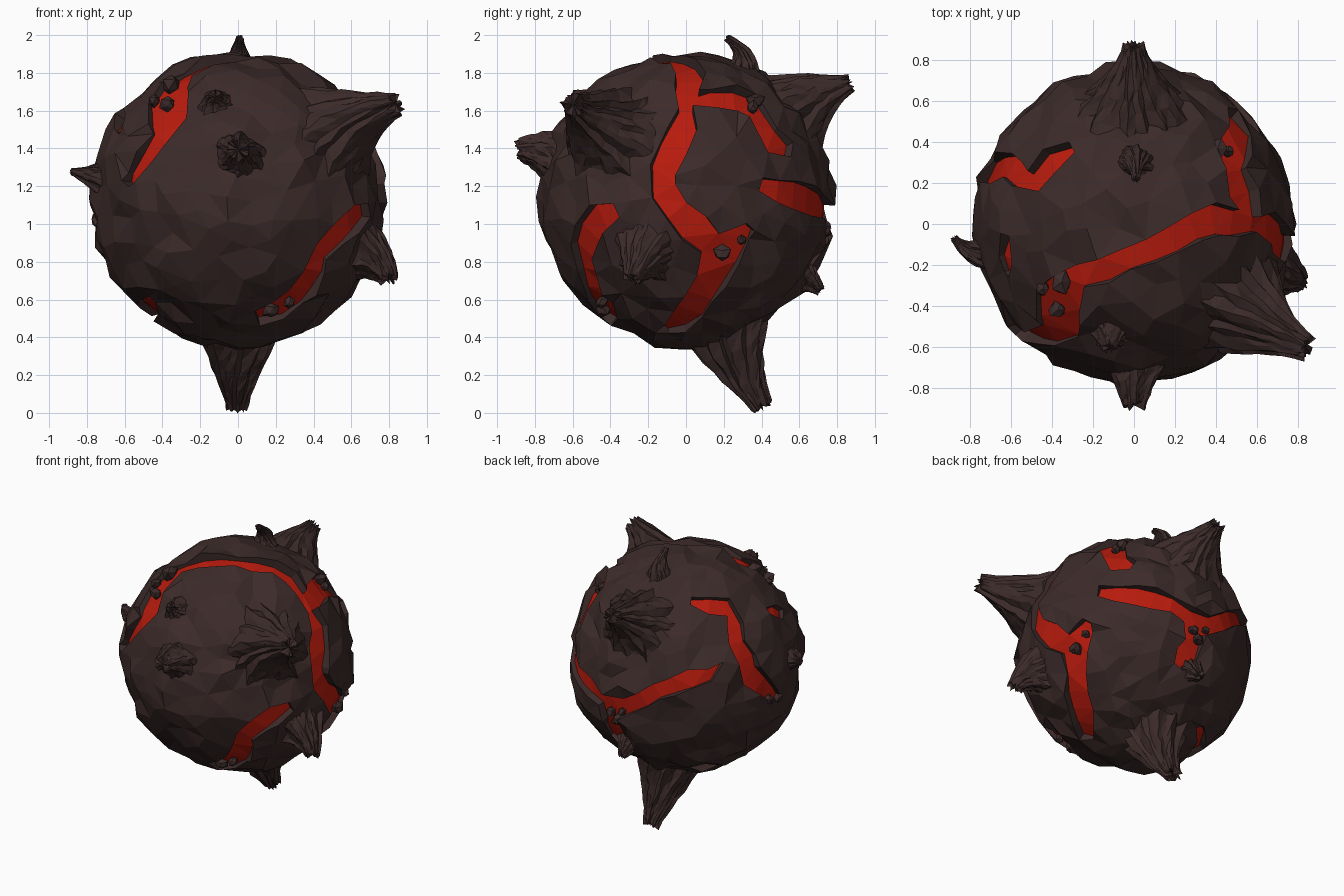
import bpy, bmesh, math, random
from mathutils import Vector
from mathutils.kdtree import KDTree

if "Cube" in bpy.data.objects:
    bpy.data.objects.remove(bpy.data.objects["Cube"])

random.seed(7)
C = Vector((0, 0, 1.13))
R = 0.775


def material(name, rgb):
    m = bpy.data.materials.new(name)
    m.diffuse_color = (*rgb, 1)
    m.use_nodes = True
    m.node_tree.nodes["Principled BSDF"].inputs["Base Color"].default_value = m.diffuse_color
    return m


ROCK = material("dark_rock", (0.045, 0.024, 0.023))
LAVA = material("lava", (0.48, 0.011, 0.004))


def finish(bm, name, *mats):
    bmesh.ops.recalc_face_normals(bm, faces=bm.faces)
    me = bpy.data.meshes.new(name)
    bm.to_mesh(me)
    bm.free()
    for m in mats:
        me.materials.append(m)
    ob = bpy.data.objects.new(name, me)
    ob.location = C
    bpy.context.collection.objects.link(ob)
    return ob


# Crack paths: half width, then directions from the ball centre
cracks_right = [
    (.08, [(.62, 0, .5), (.72, -.01, .38), (.74, -.1, .22), (.75, -.16, .1), (.75, -.1, .0),
           (.75, .05, -.17), (.7, .2, -.3), (.62, .14, -.44), (.42, 0, -.62), (.3, -.13, -.69)]),
    (.07, [(.7, .22, -.28), (.68, .33, -.14)]),
    (.08, [(.56, .02, .53), (.53, .2, .55), (.45, .4, .5), (.57, .42, .34), (.5, .58, .27)]),
    (.075, [(.68, -.36, -.06), (.53, -.5, -.15), (.42, -.55, -.28), (.36, -.5, -.45), (.3, -.44, -.56)]),
    (.09, [(.34, -.44, -.54), (.1, -.43, -.62)]),
]
cracks_top = [
    (.065, [(.6, 0, .5), (.4, .03, .65), (.22, -.06, .74), (-.05, -.18, .75), (-.35, -.28, .63)]),
    (.11, [(-.36, -.28, .63), (-.4, -.42, .53), (-.33, -.57, .42)]),
    (.06, [(-.34, -.57, .42), (-.48, -.56, .25), (-.58, -.51, .08)]),
    (.05, [(-.62, -.05, .46), (-.63, -.25, .38)]),
]
cracks_back = [
    (.065, [(.65, .4, .08), (.45, .62, .01), (.24, .72, -.04), (.06, .75, -.15), (-.28, .7, .08), (-.56, .48, .2)]),
    (.085, [(.14, .73, -.13), (.06, .72, -.24), (.14, .63, -.42)]),
    (.065, [(-.3, .37, .61), (-.52, .2, .54), (-.62, .28, .36), (-.7, .26, .14), (-.76, .07, -.09)]),
    (.05, [(-.46, -.3, -.54), (-.48, .05, -.6), (-.27, .37, -.62)]),
]

# Sample every crack densely on the unit sphere and place its two jagged banks
samples, banks = [], []
for w, pts in cracks_right + cracks_top + cracks_back:
    pts = [Vector(p).normalized() for p in pts]
    w /= R
    line = []
    for a, b in zip(pts, pts[1:]):
        n = max(2, int((b - a).length / 0.02))
        line += [a.lerp(b, i / n).normalized() for i in range(n)]
    line.append(pts[-1])
    last = len(line) - 1
    for i, p in enumerate(line):
        ww = w * min(1, 0.5 + min(i, last - i) * 0.1)
        samples.append((p, ww))
        if i % 8 == 0 or i == last:
            t = line[min(i + 1, last)] - line[max(i - 1, 0)]
            side = p.cross(t).normalized()
            for s in (-1, 1):
                banks.append((p + side * s * ww * random.uniform(.8, 1.3)).normalized())

kd = KDTree(len(samples))
for i, (p, _) in enumerate(samples):
    kd.insert(p, i)
kd.balance()


def crack_ratio(p):
    return min(d / samples[i][1] for _, i, d in kd.find_n(p, 12))


# Scatter shell points over the rest of the sphere
points = []
for p in banks:
    if crack_ratio(p) > 0.72 and all((p - q).length > 0.05 for q in points):
        points.append(p)
for _ in range(7000):
    p = Vector([random.gauss(0, 1) for _ in range(3)]).normalized()
    if crack_ratio(p) > 1.5 and all((p - q).length > 0.13 for q in points):
        points.append(p)

# Rock ball: triangulated shell with sunken red crack floors
bm = bmesh.new()
for p in points:
    bm.verts.new(p)
bmesh.ops.convex_hull(bm, input=bm.verts[:])
bmesh.ops.recalc_face_normals(bm, faces=bm.faces)
floor = [f for f in bm.faces if crack_ratio(f.calc_center_median().normalized()) < 0.78]
for v in bm.verts:
    v.co = v.co.normalized() * (R + random.uniform(-.025, .028))
res = bmesh.ops.extrude_face_region(bm, geom=floor)["geom"]
old = [f for f in floor if f.is_valid]
if old:
    bmesh.ops.delete(bm, geom=old, context='FACES_ONLY')
for g in res:
    if isinstance(g, bmesh.types.BMVert):
        g.co = g.co.normalized() * random.uniform(.728, .745)
    elif isinstance(g, bmesh.types.BMFace):
        g.material_index = 1
finish(bm, "rock_ball", ROCK, LAVA)


# Spikes: ridged, twisted, curved cones with a ragged blunt end
def spike(name, base, tip, rb, rt, sides=32, rings=8):
    tip = Vector(tip)
    n = Vector(base).normalized()
    base = n * (R - 0.03 - rb * rb / (2 * R))
    ctrl = base + n * (tip - base).length * 0.55
    ridge = [random.uniform(.84, 1.14) for _ in range(sides)]
    ragged = [random.uniform(0, rt) for _ in range(sides)]
    twist = random.uniform(-.6, .6)
    bm = bmesh.new()
    loops = []
    for k in range(rings + 1):
        t = k / rings
        p = base.lerp(ctrl, t).lerp(ctrl.lerp(tip, t), t)
        axis = (ctrl - base).lerp(tip - ctrl, t).normalized()
        u = axis.orthogonal().normalized() if k == 0 else (u - axis * u.dot(axis)).normalized()
        v = axis.cross(u)
        r = rt + (rb - rt) * (1 - t) ** 1.5
        ring = []
        for i in range(sides):
            a = math.tau * (i + random.uniform(-.35, .35)) / sides + twist * t
            rr = r * ridge[i] * random.uniform(.95, 1.05)
            drop = axis * ragged[i] * t ** 6
            ring.append(bm.verts.new(p + (u * math.cos(a) + v * math.sin(a)) * rr - drop))
        loops.append(ring)
    for lo, hi in zip(loops, loops[1:]):
        for i in range(sides):
            j = (i + 1) % sides
            bm.faces.new((lo[i], lo[j], hi[j]))
            bm.faces.new((lo[i], hi[j], hi[i]))
    top = bm.verts.new(tip - axis * rt * 0.5)
    for i in range(sides):
        bm.faces.new((loops[-1][i], loops[-1][(i + 1) % sides], top))
    finish(bm, name, ROCK)


for args in [
    ("bottom_spike", (0, .22, -.7), (0, .42, -1.115), .22, .055),
    ("large_right_spike", (.52, -.41, .36), (.86, -.61, .51), .27, .06),
    ("back_spike", (0, .58, .46), (0, .885, .62), .26, .05),
    ("front_spike", (0, -.72, .24), (0, -.91, .26), .14, .055),
    ("low_right_spike", (.68, -.22, -.29), (.81, -.29, -.44), .18, .05),
    ("top_horn", (0, .3, .7), (.01, .21, .86), .1, .02),
    ("left_horn", (-.74, -.14, .12), (-.88, -.06, .15), .09, .02),
    ("front_knob", (-.12, -.56, .52), (-.12, -.62, .55), .1, .035),
    ("low_back_knob", (.02, .66, -.44), (.02, .72, -.49), .09, .03),
]:
    spike(*args)

# Pebbles resting in the widest parts of the cracks
for i, (d, r) in enumerate([
    ((-.36, -.29, .62), .06), ((-.45, -.32, .53), .035), ((-.38, -.43, .52), .045),
    ((.41, .37, .52), .05), ((.46, .36, .49), .035), ((.7, .2, -.3), .05), ((.68, .3, -.22), .03),
    ((.28, -.46, -.56), .035), ((.18, -.45, -.6), .045), ((.1, .74, -.17), .04),
    ((.05, .73, -.22), .045), ((.0, .75, -.14), .03), ((-.74, .1, -.1), .04), ((-.74, .0, -.12), .035),
]):
    bm = bmesh.new()
    bmesh.ops.create_icosphere(bm, subdivisions=1, radius=r)
    for v in bm.verts:
        v.co = v.co * random.uniform(.75, 1.2) + Vector(d).normalized() * 0.755
    finish(bm, f"pebble_{i + 1}", ROCK)
